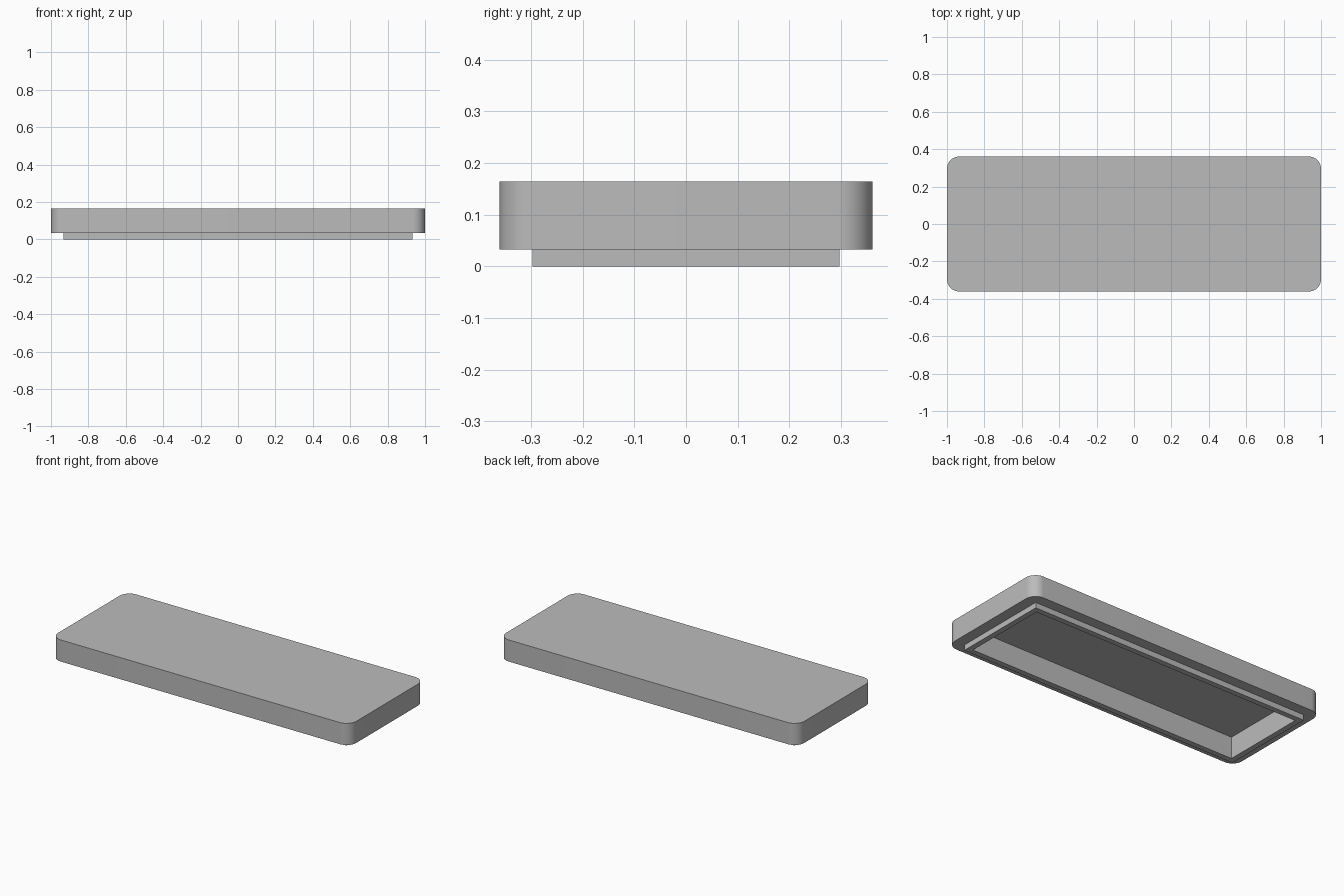
import bpy, bmesh, math

# Remove the default cube
cube = bpy.data.objects.get("Cube")
if cube:
    bpy.data.objects.remove(cube, do_unlink=True)

HALF_X, HALF_Y, HEIGHT = 1.0, 0.361, 0.164
LIP_X, LIP_Y, LIP_H = 0.934, 0.297, 0.033
WALL, RADIUS = 0.033, 0.066

grey = bpy.data.materials.new("plain grey")
grey.use_nodes = True
colour = (0.5, 0.5, 0.5, 1)
grey.diffuse_color = colour
grey.node_tree.nodes["Principled BSDF"].inputs["Base Color"].default_value = colour


def block(name, hx, hy, z0, z1, radius=0):
    """Box between two heights, with optional rounded upright edges."""
    bm = bmesh.new()
    bmesh.ops.create_cube(bm, size=2)
    for v in bm.verts:
        v.co = (v.co.x * hx, v.co.y * hy, z1 if v.co.z > 0 else z0)
    if radius:
        upright = [e for e in bm.edges
                   if abs(e.verts[0].co.z - e.verts[1].co.z) > 0.01]
        bmesh.ops.bevel(bm, geom=upright, offset=radius, segments=12,
                        profile=0.5, affect='EDGES')
    mesh = bpy.data.meshes.new(name)
    bm.to_mesh(mesh)
    bm.free()
    mesh.materials.append(grey)
    obj = bpy.data.objects.new(name, mesh)
    bpy.context.collection.objects.link(obj)
    return obj


def combine(target, tool, operation):
    """Apply a boolean and discard the tool."""
    mod = target.modifiers.new(operation.lower(), 'BOOLEAN')
    mod.operation = operation
    mod.solver = 'EXACT'
    mod.object = tool
    bpy.context.view_layer.objects.active = target
    bpy.ops.object.modifier_apply(modifier=mod.name)
    bpy.data.objects.remove(tool, do_unlink=True)


# Rounded cover with a plug lip below, hollowed from underneath
lid = block("lid", HALF_X, HALF_Y, LIP_H, HEIGHT, RADIUS)
lip = block("lip", LIP_X, LIP_Y, 0, LIP_H + 0.03)
cavity = block("cavity", LIP_X - WALL, LIP_Y - WALL, -0.1, HEIGHT - WALL)
combine(lid, lip, 'UNION')
combine(lid, cavity, 'DIFFERENCE')

# Smooth corners, crisp edges
bpy.ops.object.select_all(action='DESELECT')
lid.select_set(True)
bpy.context.view_layer.objects.active = lid
bpy.ops.object.shade_smooth_by_angle(angle=math.radians(30))
